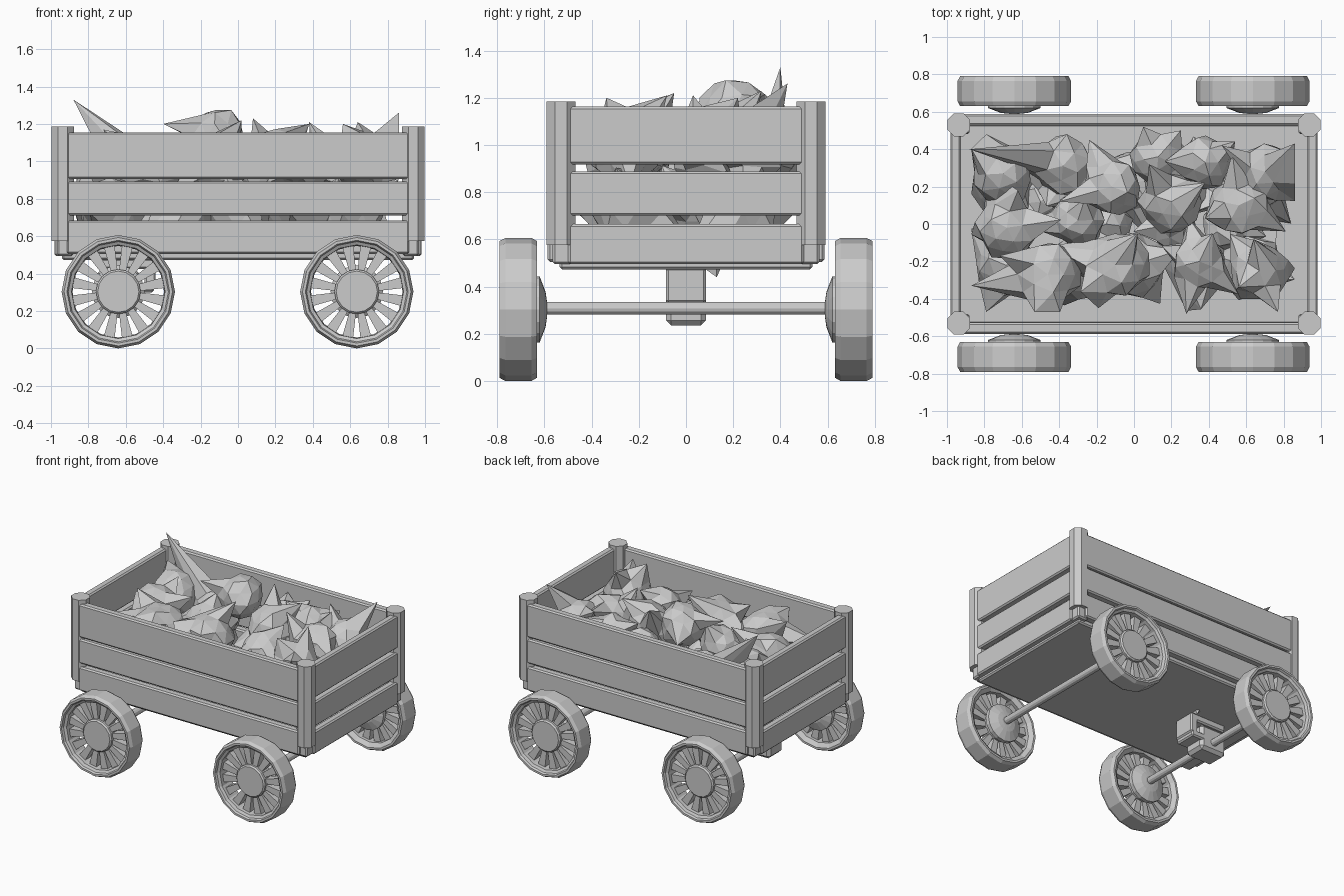
import bpy, bmesh, random
from math import sin, cos, pi
from mathutils import Vector, Matrix

if "Cube" in bpy.data.objects:
    bpy.data.objects.remove(bpy.data.objects["Cube"])

random.seed(7)


def finish(bm, name):
    bmesh.ops.recalc_face_normals(bm, faces=bm.faces)
    me = bpy.data.meshes.new(name)
    bm.to_mesh(me)
    bm.free()
    ob = bpy.data.objects.new(name, me)
    bpy.context.collection.objects.link(ob)
    return ob


def box(name, x, y, z, bevel=0.01):
    """Bevelled box from (min, max) ranges."""
    bm = bmesh.new()
    size = Vector((x[1] - x[0], y[1] - y[0], z[1] - z[0]))
    mid = Vector((sum(x), sum(y), sum(z))) / 2
    bmesh.ops.create_cube(bm, size=1, matrix=Matrix.Translation(mid) @ Matrix.Diagonal((*size, 1)))
    if bevel:
        bmesh.ops.bevel(bm, geom=bm.edges[:], offset=bevel, segments=1, affect='EDGES')
    return finish(bm, name)


def cylinder(name, r, depth, loc, sides, rot=Matrix()):
    bm = bmesh.new()
    bmesh.ops.create_cone(bm, cap_ends=True, segments=sides, radius1=r, radius2=r,
                          depth=depth, matrix=Matrix.Translation(loc) @ rot)
    return finish(bm, name)


def lathe(bm, profile, cx, cz, side, n, closed):
    """Spin (radius, y) points around an axle parallel to y."""
    rings = [[bm.verts.new((cx + r * sin(2 * pi * k / n), side * y, cz + r * cos(2 * pi * k / n)))
              for k in range(n)] for r, y in profile]
    pairs = list(zip(rings, rings[1:])) + ([(rings[-1], rings[0])] if closed else [])
    for a, b in pairs:
        for k in range(n):
            j = (k + 1) % n
            bm.faces.new((a[k], a[j], b[j], b[k]))
    if not closed:
        bm.faces.new(rings[0])
        bm.faces.new(rings[-1])


AXLES, AZ, R = (-0.64, 0.635), 0.303, 0.303

# Floor and slatted walls
box("floor", (-0.94, 0.94), (-0.535, 0.535), (0.472, 0.515))
for s in (-1, 1):
    for z in ((0.505, 0.685), (0.71, 0.893), (0.905, 1.155)):
        box("long_plank", (-0.915, 0.915), sorted((s * 0.527, s * 0.587)), z)
    for z in ((0.495, 0.665), (0.70, 0.888), (0.917, 1.163)):
        box("end_plank", sorted((s * 0.925, s * 0.982)), (-0.5, 0.5), z)

# Corner posts with narrower feet
for sx in (-1, 1):
    for sy in (-1, 1):
        cylinder("corner_post", 0.066, 0.61, (sx * 0.937, sy * 0.53, 0.88), 8,
                 Matrix.Rotation(pi / 8, 4, 'Z'))
        box("post_foot", sorted((sx * 0.88, sx * 0.968)), sorted((sy * 0.48, sy * 0.565)), (0.495, 0.6))

# Axles, and the steering block hung from an angled bracket
for x in AXLES:
    cylinder("axle", 0.027, 1.26, (x, 0, 0.308), 12, Matrix.Rotation(pi / 2, 4, 'X'))
box("steering_block", (-0.75, -0.53), (-0.085, 0.085), (0.235, 0.425), 0.022)
box("bracket_plate", (-0.74, -0.46), (-0.085, 0.085), (0.425, 0.48))
box("bracket_arm", (-0.50, -0.44), (-0.085, 0.085), (0.33, 0.48))
box("bracket_foot", (-0.56, -0.45), (-0.085, 0.085), (0.30, 0.35))

# Wheels: tyre, hub and tapered spokes
TYRE = [(0.245, 0.655), (0.275, 0.632), (0.29, 0.632), (R, 0.655), (R, 0.765),
        (0.29, 0.79), (0.275, 0.79), (0.268, 0.775), (0.25, 0.765)]
HUB = [(0.04, 0.59), (0.075, 0.595), (0.14, 0.62), (0.14, 0.65), (0.12, 0.665), (0.12, 0.755), (0.11, 0.765)]
SPOKES = 16
for x in AXLES:
    for s in (-1, 1):
        bm = bmesh.new()
        lathe(bm, TYRE, x, AZ, s, 16, True)
        finish(bm, "tyre")
        bm = bmesh.new()
        lathe(bm, HUB, x, AZ, s, 16, False)
        finish(bm, "hub")
        bm = bmesh.new()
        for k in range(SPOKES):
            spoke = bmesh.ops.create_cube(bm, size=1)["verts"]
            turn = Matrix.Rotation(2 * pi * (k + 0.5) / SPOKES, 3, 'Y')
            for v in spoke:
                outer = v.co.z > 0
                p = Vector((v.co.x * (0.06 if outer else 0.034), s * (0.71 + v.co.y * 0.06),
                            0.26 if outer else 0.1))
                v.co = turn @ p + Vector((x, 0, AZ))
        finish(bm, "spokes")


def rock(center, r, tips=(), spikes=4):
    """Jagged stone: jittered icosphere with some vertices pulled out to points."""
    bm = bmesh.new()
    bmesh.ops.create_icosphere(bm, subdivisions=2, radius=r,
                               matrix=Matrix.Rotation(random.uniform(0, 6), 4, 'Z'))
    verts, c = bm.verts[:], Vector(center)
    for v in verts:
        v.co *= random.uniform(0.85, 1.08)
    for v in random.sample(verts, spikes):
        v.co *= random.uniform(1.5, 1.9)
    for v in verts:
        p = v.co + c
        top = max(1.2, c.z + 0.9 * r)
        v.co = (max(-0.87, min(0.86, p.x)), max(-0.47, min(0.48, p.y)), max(0.52, min(top, p.z)))
    for t in tips:
        t = Vector(t)
        d = (t - c).normalized()
        max(verts, key=lambda v: (v.co - c).normalized().dot(d)).co = t
    finish(bm, "rock")


# Top layer of the load, with its tall points
rock((-0.70, 0.27, 0.97), 0.17)
rock((-0.38, 0.31, 0.88), 0.17, [(-0.88, 0.40, 1.33)])
rock((-0.12, 0.20, 1.13), 0.16, [(-0.40, 0.12, 1.20), (-0.24, 0.45, 1.10)], 0)
rock((0.13, 0.36, 0.95), 0.15, [(0.05, 0.52, 1.08), (0.25, 0.50, 1.08)], 2)
rock((0.20, 0.12, 1.0), 0.17, [(0.08, 0.32, 1.23), (0.38, 0.22, 1.20)])
rock((0.38, 0.33, 0.98), 0.15)
rock((0.56, 0.10, 0.98), 0.17, [(0.38, 0.03, 1.21)])
rock((0.70, 0.28, 0.98), 0.16, [(0.86, 0.43, 1.26), (0.47, 0.42, 1.15)])
rock((0.67, -0.25, 0.99), 0.17, [(0.64, -0.08, 1.21)])
rock((0.35, -0.20, 0.99), 0.15, [(0.28, -0.48, 1.02), (0.42, -0.05, 1.15)], 3)
rock((-0.10, -0.22, 0.99), 0.18, [(0.02, -0.05, 1.22), (-0.19, -0.45, 1.0)])
rock((-0.46, -0.27, 0.98), 0.18, [(-0.72, -0.17, 1.17), (-0.87, -0.33, 1.0)])
rock((-0.68, -0.02, 0.97), 0.17, [(-0.62, 0.18, 1.15)])
rock((-0.3, 0.02, 0.95), 0.15)

# Lower layer
for i in range(5):
    for j in (-1, 1):
        rock((-0.66 + 0.33 * i + random.uniform(-0.05, 0.05), j * 0.22, 0.72), 0.18)
rock((-0.5, 0.12, 0.68), 0.14, [(-0.45, 0.13, 0.44)], 2)
for x in (-0.15, 0.2, 0.5):
    rock((x, 0, 0.74), 0.14)
